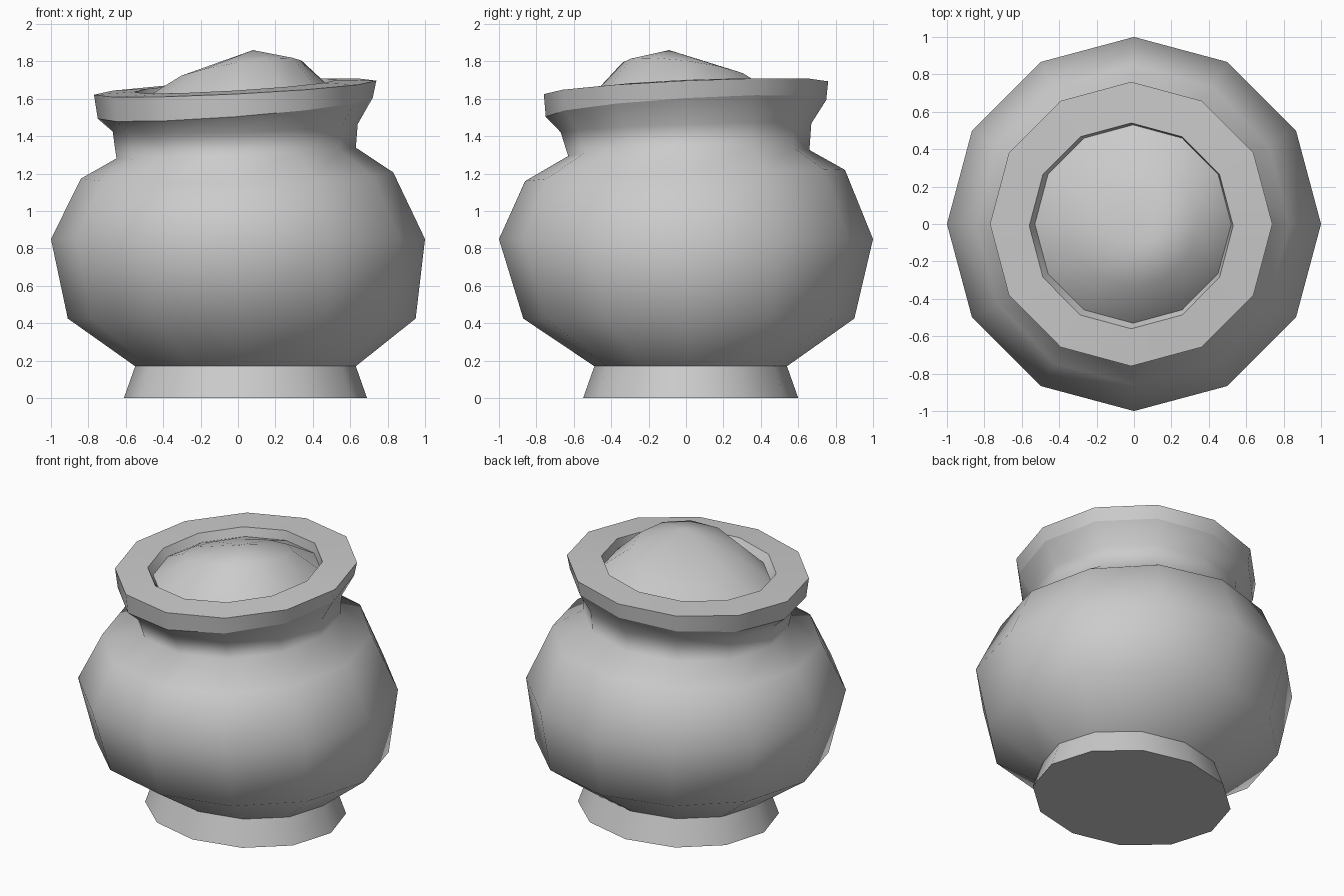
import bpy
import bmesh
from math import cos, sin, tau

if "Cube" in bpy.data.objects:
    bpy.data.objects.remove(bpy.data.objects["Cube"], do_unlink=True)

SIDES = 12

clay = bpy.data.materials.new("light_grey_clay")
clay.use_nodes = True
clay.diffuse_color = (0.6, 0.6, 0.6, 1)
bsdf = next(n for n in clay.node_tree.nodes if n.type == 'BSDF_PRINCIPLED')
bsdf.inputs["Base Color"].default_value = clay.diffuse_color


def ring(x0, x1, y0, y1, z, tilt_x=0.0, tilt_y=0.0):
    """Tilted ellipse given by its extents, height and slopes along x and y."""
    cx, cy, rx, ry = (x0 + x1) / 2, (y0 + y1) / 2, (x1 - x0) / 2, (y1 - y0) / 2
    points = []
    for i in range(SIDES):
        a = tau * i / SIDES
        x, y = cx + rx * cos(a), cy + ry * sin(a)
        points.append((x, y, z + tilt_x * x + tilt_y * y))
    return points


def loft(name, rings, apex=None):
    """Smooth-shaded skin through rings, closed by an optional peak."""
    bm = bmesh.new()
    loops = [[bm.verts.new(p) for p in r] for r in rings]
    for low, high in zip(loops, loops[1:]):
        for i in range(SIDES):
            j = (i + 1) % SIDES
            bm.faces.new((low[i], low[j], high[j], high[i]))
    if apex:
        peak = bm.verts.new(apex)
        for i in range(SIDES):
            bm.faces.new((loops[-1][i], loops[-1][(i + 1) % SIDES], peak))
    for f in bm.faces:
        f.smooth = True
    if len(loops) == 1 and not apex:
        bm.faces.new(loops[0][::-1])
    mesh = bpy.data.meshes.new(name)
    bm.to_mesh(mesh)
    bm.free()
    mesh.materials.append(clay)
    obj = bpy.data.objects.new(name, mesh)
    bpy.context.collection.objects.link(obj)
    return obj


# Rings shared by neighbouring parts, so the seams stay crisp
foot_bottom = ring(-0.61, 0.69, -0.55, 0.60, 0)
foot_top = ring(-0.55, 0.63, -0.49, 0.54, 0.17)
rim_low = ring(-0.75, 0.72, -0.75, 0.75, 1.55, 0.075, 0.06)
rim_high = ring(-0.77, 0.74, -0.76, 0.76, 1.66, 0.05, 0.045)
lip = ring(-0.56, 0.53, -0.56, 0.54, 1.67, 0.06, 0.045)
lid_edge = ring(-0.53, 0.52, -0.53, 0.53, 1.61, 0.05, 0.04)

# Flared foot and its flat underside
loft("foot_base", [foot_bottom])
loft("foot", [foot_bottom, foot_top])

# Round belly, neck and flare under the rim
loft("body", [
    foot_top,
    ring(-0.91, 0.95, -0.87, 0.90, 0.425),
    ring(-1, 1, -1, 1, 0.85),
    ring(-0.84, 0.83, -0.86, 0.85, 1.19, 0.02, 0.035),
    ring(-0.65, 0.63, -0.63, 0.66, 1.31, 0.045, 0.025),
    ring(-0.67, 0.64, -0.67, 0.67, 1.445, 0.03, 0.035),
    rim_low,
])

# Tilted rim: outer band, top face and inner wall
loft("rim_band", [rim_low, rim_high])
loft("rim_top", [rim_high, lip])
loft("rim_inner_wall", [lip, lid_edge])

# Lopsided mound filling the mouth
loft("lid", [
    lid_edge,
    ring(-0.35, 0.34, -0.34, 0.35, 1.75, 0.16, -0.13),
], apex=(0.08, -0.09, 1.86))
